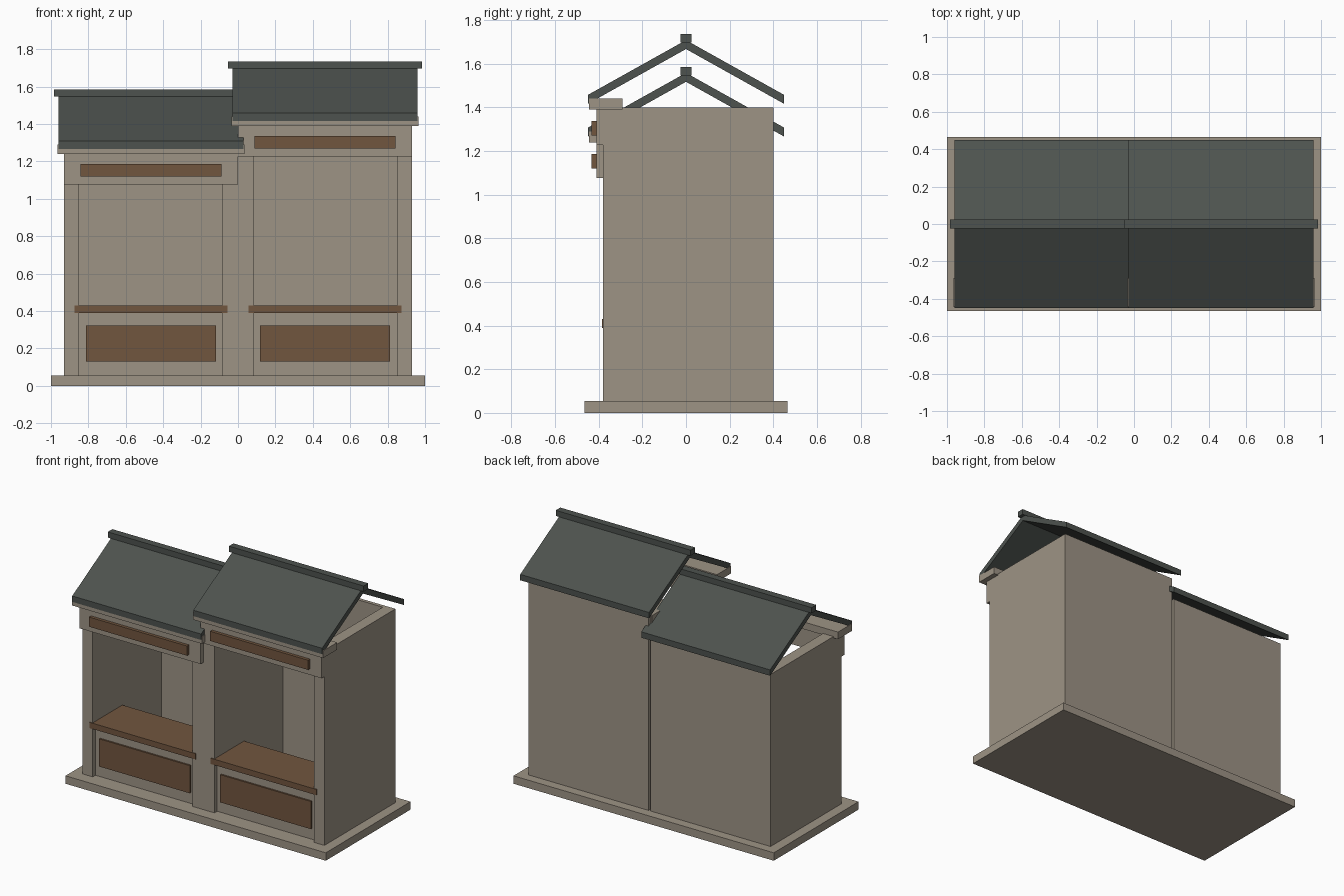
import bpy, bmesh

if "Cube" in bpy.data.objects:
    bpy.data.objects.remove(bpy.data.objects["Cube"])


def material(name, rgb):
    m = bpy.data.materials.new(name)
    m.diffuse_color = (*rgb, 1)
    m.use_nodes = True
    m.node_tree.nodes["Principled BSDF"].inputs["Base Color"].default_value = m.diffuse_color
    return m


STONE = material("warm grey stone", (0.34, 0.295, 0.235))
SLATE = material("dark slate", (0.075, 0.085, 0.077))
WOOD = material("brown wood", (0.165, 0.092, 0.049))


def finish(name, bm, mat):
    bmesh.ops.recalc_face_normals(bm, faces=bm.faces)
    me = bpy.data.meshes.new(name)
    bm.to_mesh(me)
    bm.free()
    me.materials.append(mat)
    ob = bpy.data.objects.new(name, me)
    bpy.context.collection.objects.link(ob)


def prism(name, profile, x0, x1, mat):
    """Extrude a closed (y, z) profile along x."""
    bm = bmesh.new()
    face = bm.faces.new([bm.verts.new((x0, y, z)) for y, z in profile])
    out = bmesh.ops.extrude_face_region(bm, geom=[face])
    verts = [g for g in out["geom"] if isinstance(g, bmesh.types.BMVert)]
    bmesh.ops.translate(bm, verts=verts, vec=(x1 - x0, 0, 0))
    finish(name, bm, mat)


def box(name, x, y, z, mat):
    prism(name, [(y[0], z[0]), (y[1], z[0]), (y[1], z[1]), (y[0], z[1])], x[0], x[1], mat)


# Plinth and shared middle wall
box("plinth", (-1, 1), (-0.465, 0.465), (0, 0.055), STONE)
box("middle_wall", (-0.085, 0.085), (-0.38, 0.375), (0.055, 1.235), STONE)
box("middle_wall_upper", (0, 0.085), (-0.38, 0.375), (1.235, 1.4), STONE)

# Two bays, the right one taller by h
for side, s, h in (("left", -1, 0.0), ("right", 1, 0.15)):
    c = 0.465 * s

    def span(a, b):
        return tuple(sorted((a * s, b * s)))

    def about(half):
        return (c - half, c + half)

    # Walls
    box(side + "_side_wall", span(0.85, 0.93), (-0.38, 0.375), (0.055, 1.25 + h), STONE)
    box(side + "_back_wall", span(0.008, 0.93), (0.375, 0.40), (0.055, 1.25 + h), STONE)

    # Counter with panelled front
    box(side + "_counter_front", span(0.085, 0.85), (-0.35, -0.31), (0.055, 0.39), STONE)
    box(side + "_counter_panel", about(0.348), (-0.362, -0.35), (0.13, 0.322), WOOD)
    box(side + "_counter_top", about(0.408), (-0.385, -0.055), (0.39, 0.43), WOOD)

    # Fascia, blank sign board and cornice
    box(side + "_fascia", span(0, 0.93), (-0.41, -0.35), (1.077 + h, 1.24 + h), STONE)
    box(side + "_sign_board", about(0.376), (-0.432, -0.41), (1.12 + h, 1.187 + h), WOOD)
    box(side + "_cornice", about(0.5), (-0.445, -0.29), (1.24 + h, 1.29 + h), STONE)

    # Gable roof sheet and ridge cap
    roof = [(-0.448, 1.267), (0, 1.517), (0.448, 1.267),
            (0.448, 1.308), (0, 1.558), (-0.448, 1.308)]
    prism(side + "_roof", [(y, z + h) for y, z in roof], c - 0.495, c + 0.495, SLATE)
    box(side + "_ridge_cap", about(0.518), (-0.025, 0.025), (1.546 + h, 1.585 + h), SLATE)
